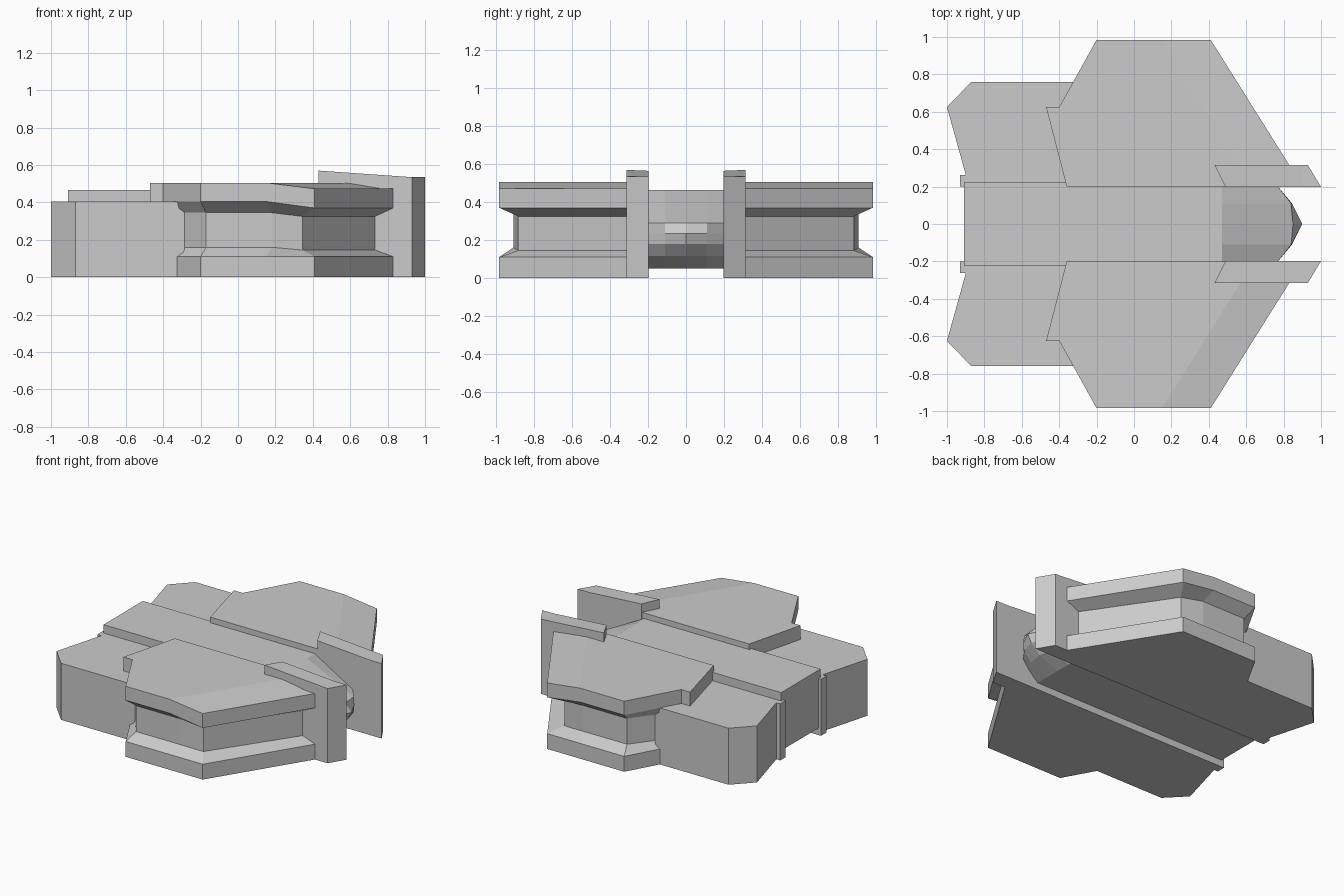
import bpy, bmesh

if "Cube" in bpy.data.objects:
    bpy.data.objects.remove(bpy.data.objects["Cube"])


def finish(name, bm, mirror=False):
    bmesh.ops.recalc_face_normals(bm, faces=bm.faces)
    mesh = bpy.data.meshes.new(name)
    bm.to_mesh(mesh)
    bm.free()
    ob = bpy.data.objects.new(name, mesh)
    bpy.context.collection.objects.link(ob)
    if mirror:
        mod = ob.modifiers.new("Mirror", 'MIRROR')
        mod.use_axis = (False, True, False)
        mod.use_mirror_merge = False
    return ob


def loft(name, loops, caps=None, mirror=False):
    """Join equal-length loops of points; caps split the last loop into faces."""
    bm = bmesh.new()
    rings = [[bm.verts.new(p) for p in loop] for loop in loops]
    n = len(rings[0])
    for a, b in zip(rings, rings[1:]):
        for i in range(n):
            j = (i + 1) % n
            bm.faces.new((a[i], a[j], b[j], b[i]))
    bm.faces.new(rings[0])
    for cap in caps or [range(n)]:
        bm.faces.new([rings[-1][i] for i in cap])
    return finish(name, bm, mirror)


def level(outline, z, z_low=None, low=()):
    """Lift a 2D outline to height z, with some points at z_low."""
    return [(x, y, z_low if i in low else z) for i, (x, y) in enumerate(outline)]


def prism(name, outline, z0, z1, mirror=False):
    return loft(name, [level(outline, z0), level(outline, z1)], mirror=mirror)


def box(name, x0, x1, y0, y1, z0, z1, mirror=False):
    return prism(name, [(x0, y0), (x1, y0), (x1, y1), (x0, y1)], z0, z1, mirror)


# Side wings: flange, recessed waist, flange with sloping front corner
flange = [(-.36, .2), (-.47, .625), (-.4, .625), (-.2, .985), (.15, .985),
          (.41, .985), (.83, .315), (.83, .2), (.64, .2)]
waist = [(-.36, .2), (-.39, .6), (-.385, .625), (-.17, .91), (.18, .91),
         (.345, .885), (.77, .26), (.77, .2), (.62, .2)]
low = (5, 6, 7)
loft("side_wing", [
    level(flange, 0),
    level(flange, .11),
    level(waist, .16, .145, low),
    level(waist, .345, .325, low),
    level(flange, .405, .37, low),
    level(flange, .505, .473, low),
], caps=[(0, 1, 2, 3, 4, 8), (4, 5, 6, 7, 8)], mirror=True)

# Rear blocks
prism("rear_block", [(-.9, .2), (-.9, .265), (-1, .625), (-.87, .76),
                     (-.285, .76), (-.3, .2)], 0, .405, mirror=True)

# Small posts at the rear of the channel
box("rear_post", -.93, -.89, .2, .262, 0, .405, mirror=True)

# Front fins with sloping tops
fin = [(.43, .315), (.9, .315), (.93, .315), (1, .198), (.9, .198), (.49, .198)]
fin_top = [.57, .537, .535, .535, .537, .565]
loft("front_fin", [level(fin, 0), [(x, y, z) for (x, y), z in zip(fin, fin_top)]],
     caps=[(0, 1, 4, 5), (1, 2, 3, 4)], mirror=True)

# Central spine
box("spine", -.91, .47, -.2, .2, .05, .465)
box("spine_cap", -.91, -.34, -.222, .222, .39, .465)

# Faceted nose: one xz profile per column across the width
heights = (.05, .465, .29, .235, .18, .115, .05)
columns = {.2: (.77, .77, .77, .72), .11: (.84, .845, .84, .78), 0: (.85, .9, .87, .8)}
nose = []
for y in (-.2, -.11, 0, .11, .2):
    xs = (.47, .47) + columns[abs(y)] + (.65,)
    nose.append([(x, y, z) for x, z in zip(xs, heights)])
loft("nose", nose)
